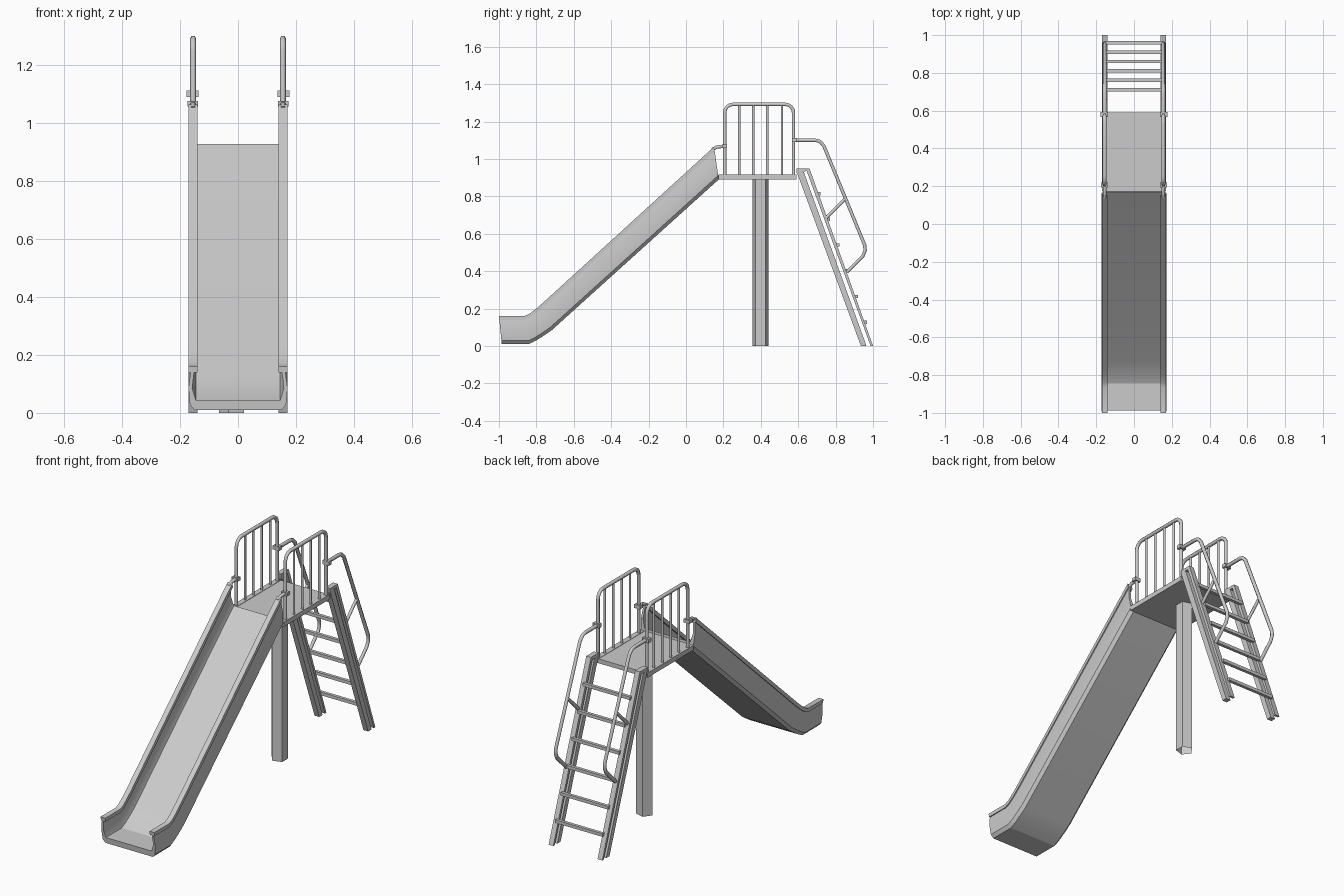
import bpy, math

if "Cube" in bpy.data.objects:
    bpy.data.objects.remove(bpy.data.objects["Cube"])


def mesh_object(name, verts, faces):
    me = bpy.data.meshes.new(name)
    me.from_pydata(verts, [], faces)
    me.update()
    ob = bpy.data.objects.new(name, me)
    bpy.context.collection.objects.link(ob)
    # consistent outward normals
    import bmesh
    bm = bmesh.new()
    bm.from_mesh(me)
    bmesh.ops.recalc_face_normals(bm, faces=bm.faces)
    bm.to_mesh(me)
    bm.free()
    return ob


def prism(name, yz, x0, x1):
    """Side profile in the YZ plane, extruded along x."""
    n = len(yz)
    verts = [(x, y, z) for x in (x0, x1) for y, z in yz]
    faces = [tuple(range(n)), tuple(range(n, 2 * n))]
    faces += [(i, (i + 1) % n, (i + 1) % n + n, i + n) for i in range(n)]
    return mesh_object(name, verts, faces)


def box(name, x, y, z):
    return prism(name, [(y[0], z[0]), (y[1], z[0]), (y[1], z[1]), (y[0], z[1])], *x)


def tube(name, x, yz, r):
    """Low-poly round bar through points in the plane at x."""
    cu = bpy.data.curves.new(name, 'CURVE')
    cu.dimensions = '3D'
    cu.bevel_depth = r
    cu.bevel_resolution = 1
    cu.use_fill_caps = True
    sp = cu.splines.new('POLY')
    sp.points.add(len(yz) - 1)
    for p, (y, z) in zip(sp.points, yz):
        p.co = (x, y, z, 1)
    ob = bpy.data.objects.new(name, cu)
    bpy.context.collection.objects.link(ob)
    return ob


def arc(cy, cz, r, a0, a1, n=4):
    return [(cy + r * math.cos(math.radians(a0 + (a1 - a0) * i / n)),
             cz + r * math.sin(math.radians(a0 + (a1 - a0) * i / n))) for i in range(n + 1)]


# Slide chute: trough section swept between a bottom and a rim path
bottom = [(-.985, .01), (-.84, .01), (-.80, .03), (-.76, .055), (-.72, .082), (.175, .89)]
rim = [(-1, .16), (-.865, .16), (-.84, .17), (-.80, .2), (-.76, .235), (.15, 1.065)]
half = [(.15, 0), (.166, .12), (.171, .5), (.164, .86), (.17, .86), (.17, 1),
        (.14, 1), (.14, .86), (.152, .86), (.158, .5), (.145, .22)]
section = half + [(-x, t) for x, t in reversed(half)]
n = len(section)
verts = [(x, b[0] + (r[0] - b[0]) * t, b[1] + (r[1] - b[1]) * t)
         for b, r in zip(bottom, rim) for x, t in section]
faces = [(k * n + i, k * n + (i + 1) % n, (k + 1) * n + (i + 1) % n, (k + 1) * n + i)
         for k in range(len(rim) - 1) for i in range(n)]
faces += [tuple(range(n)), tuple(range(len(verts) - n, len(verts)))]
chute = mesh_object("slide_chute", verts, faces)
bpy.context.view_layer.objects.active = chute
chute.select_set(True)
bpy.ops.object.shade_smooth_by_angle(angle=math.radians(25))

# Platform and five-sided support post
box("platform", (-.15, .15), (.17, .59), (.89, .915))
ring = [(-.018 + .047 * math.cos(math.pi + i * math.tau / 5),
         .398 + .045 * math.sin(math.pi + i * math.tau / 5)) for i in range(5)]
mesh_object("support_post", [(x, y, z) for z in (0, .895) for x, y in ring],
            [(i, (i + 1) % 5, (i + 1) % 5 + 5, i + 5) for i in range(5)])

for s, side in ((-1, "left"), (1, "right")):
    xs = (s * .14, s * .17)
    xc = s * .155
    # Platform edge beam
    box("platform_beam_" + side, xs, (.175, .59), (.89, .917))

    # Guardrail hoop and balusters
    tube("guardrail_" + side, xc,
         [(.207, .9)] + arc(.252, 1.247, .045, 180, 90) + arc(.53, 1.247, .045, 90, 0) + [(.575, .9)], .0105)
    for y in (.285, .36, .435, .513):
        tube("baluster_" + side, xc, [(y, .9), (y, 1.292)], .007)

    # Link between chute rim and guardrail, with clamps on the posts
    tube("rim_link_" + side, xc, [(.14, 1.05), (.165, 1.064), (.207, 1.067)], .01)
    box("rim_clamp_" + side, (s * .138, s * .175), (.193, .22), (1.057, 1.077))
    box("handrail_clamp_" + side, (s * .137, s * .178), (.567, .592), (1.09, 1.112))

    # Ladder stiles: wide front rail, slim back rail, cap
    prism("stile_front_" + side, [(.592, .93), (.63, .93), (.965, 0), (.935, 0)], *xs)
    prism("stile_back_" + side, [(.64, .95), (.66, .95), (1, 0), (.987, 0)], *xs)
    prism("stile_cap_" + side, [(.59, .925), (.59, .95), (.66, .95), (.665, .935), (.645, .935)], *xs)

    # Ladder handrail and brace
    tube("ladder_handrail_" + side, xc,
         [(.575, 1.1), (.69, 1.1), (.715, 1.094), (.737, 1.07), (.955, .54), (.958, .51),
          (.945, .48), (.86, .395)], .0105)
    tube("handrail_brace_" + side, xc, [(.85, .785), (.75, .685)], .0095)

# Ladder rungs
for i in range(6):
    y, z = .96 - .0498 * i, .127 + .1375 * i
    box("rung", (-.15, .15), (y - .009, y + .009), (z - .009, z + .009))
